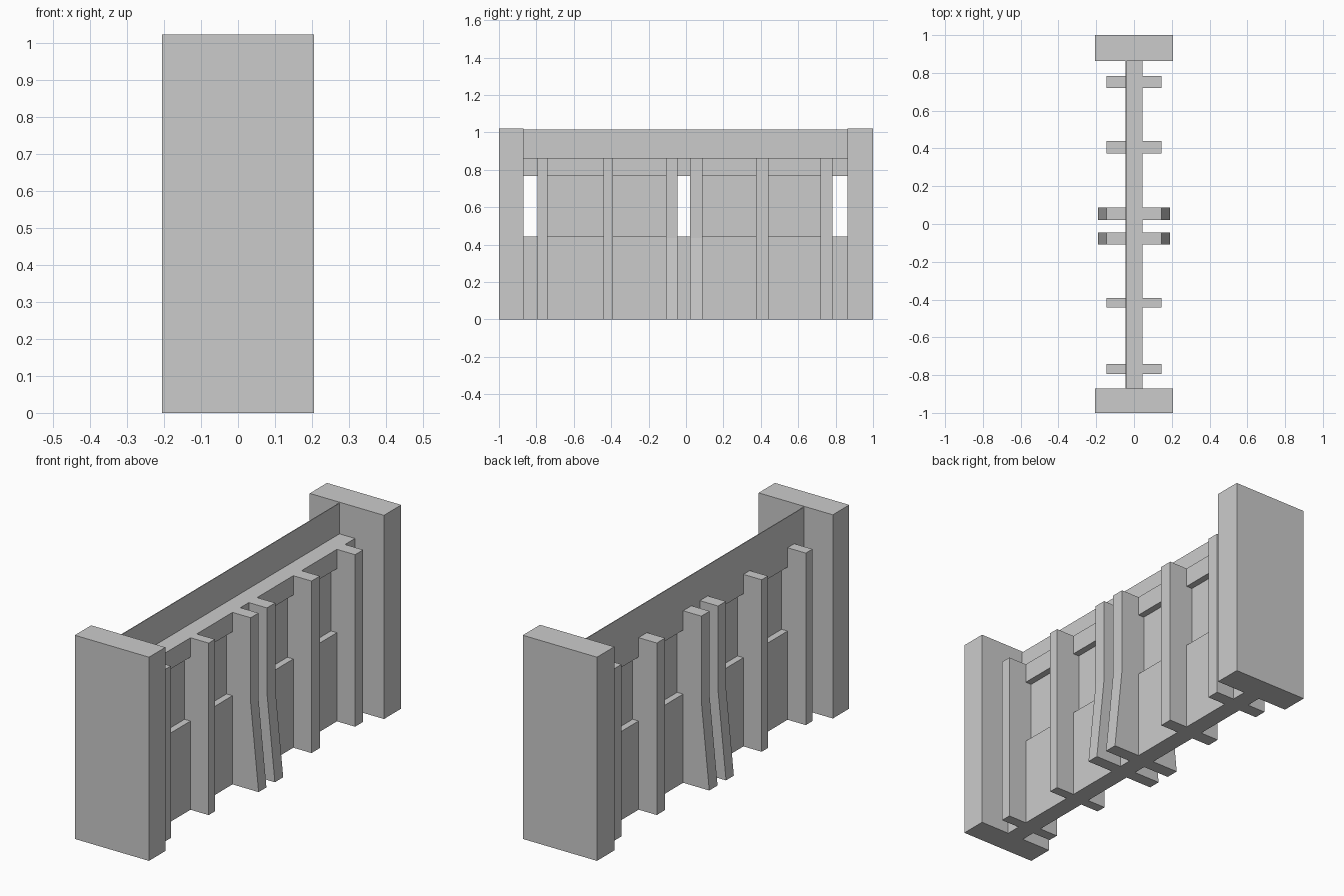
import bpy

if "Cube" in bpy.data.objects:
    bpy.data.objects.remove(bpy.data.objects["Cube"])

TOP = 1.022      # end block height
RAIL_TOP = 0.863


def prism(name, profile, y0, y1):
    """Extrude an (x, z) outline, counter-clockwise seen from the front, along y."""
    n = len(profile)
    verts = [(x, y, z) for y in (y0, y1) for x, z in profile]
    faces = [list(range(n)), list(range(2 * n - 1, n - 1, -1))]
    faces += [[i, i + n, (i + 1) % n + n, (i + 1) % n] for i in range(n)]
    mesh = bpy.data.meshes.new(name)
    mesh.from_pydata(verts, [], faces)
    mesh.update()
    obj = bpy.data.objects.new(name, mesh)
    bpy.context.collection.objects.link(obj)
    return obj


def box(name, x0, x1, y0, y1, z0, z1):
    return prism(name, [(x0, z0), (x1, z0), (x1, z1), (x0, z1)], y0, y1)


# End blocks
box("front_end_block", -0.206, 0.206, -1.0, -0.87, 0, TOP)
box("back_end_block", -0.206, 0.206, 0.863, 1.0, 0, TOP)

# Low wall, upper rail and the thin board standing on the rail
box("low_wall", -0.045, 0.045, -0.87, 0.863, 0, 0.445)
box("upper_rail", -0.045, 0.045, -0.87, 0.863, 0.766, RAIL_TOP)
box("top_board", -0.045, -0.041, -0.87, 0.863, RAIL_TOP, 1.017)

# Recessed panels between the posts
for a, b in [(-0.741, -0.441), (-0.391, -0.108), (0.087, 0.374), (0.44, 0.72)]:
    box("recessed_panel", -0.012, 0.012, a, b, 0.445, 0.766)

# Straight posts
for a, b in [(-0.794, -0.741), (-0.441, -0.391), (0.374, 0.44), (0.72, 0.784)]:
    box("straight_post", -0.146, 0.146, a, b, 0, RAIL_TOP)

# Middle posts flare outward at the foot
right = [(0.19, 0), (0.146, 0.435), (0.146, RAIL_TOP)]
flared = right + [(-x, z) for x, z in reversed(right)]
for a, b in [(-0.108, -0.046), (0.021, 0.087)]:
    prism("flared_post", flared, a, b)
